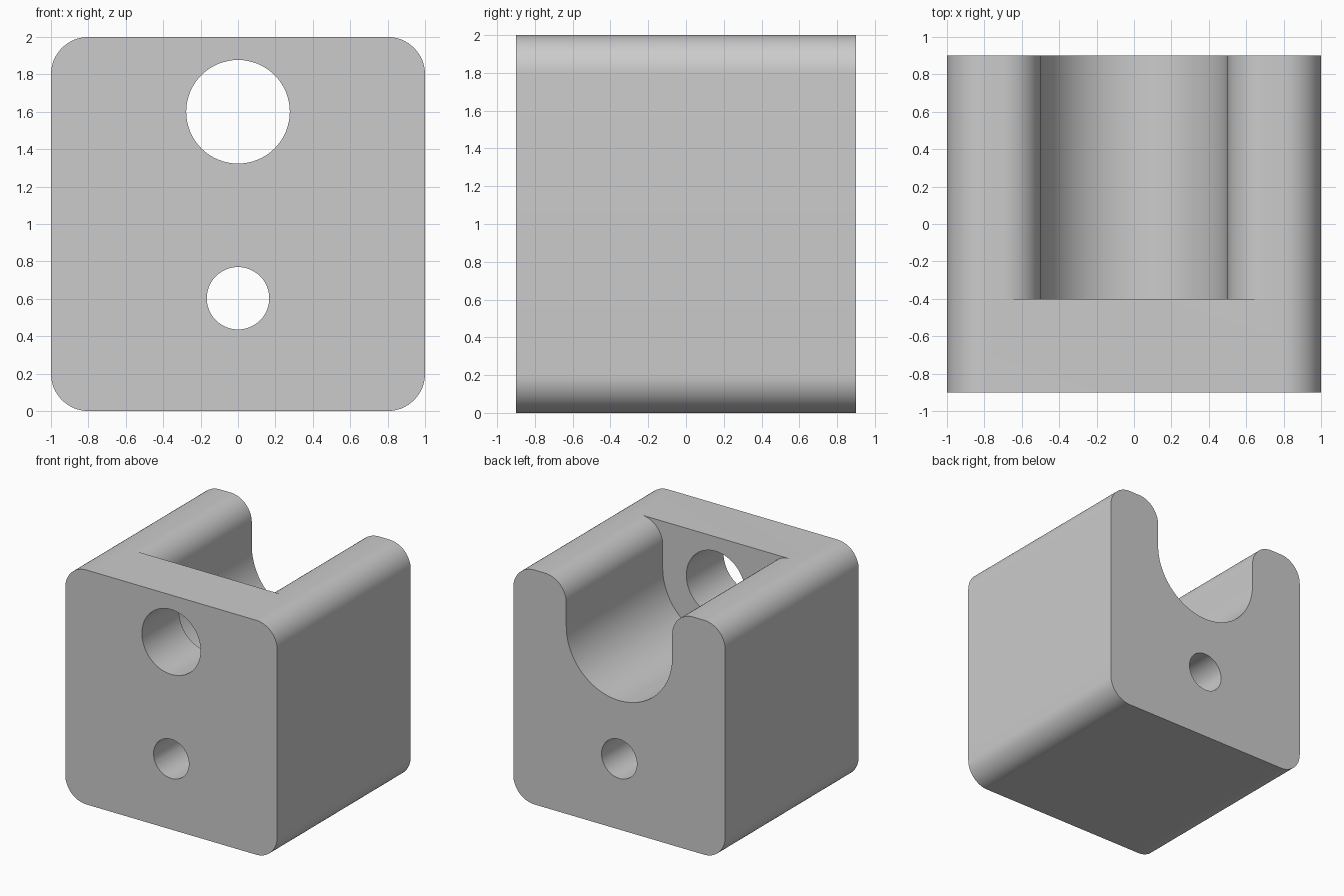
import bpy
import bmesh
from math import cos, sin, pi, radians

default = bpy.data.objects.get("Cube")
if default:
    bpy.data.objects.remove(default, do_unlink=True)

HALF_W, FRONT, BACK, HEIGHT, FILLET = 1.0, -0.9, 0.9, 2.0, 0.2
CHANNEL_R, CHANNEL_Z, CHANNEL_FRONT = 0.5, 1.6, -0.4

grey = bpy.data.materials.new("plain grey")
grey.use_nodes = True
colour = (0.6, 0.6, 0.6, 1)
grey.diffuse_color = colour
grey.node_tree.nodes["Principled BSDF"].inputs["Base Color"].default_value = colour


def arc(cx, cz, r, start, end, steps):
    """Points on an arc in the xz plane, angles in degrees."""
    angles = [radians(start + (end - start) * i / steps) for i in range(steps + 1)]
    return [(cx + r * cos(a), cz + r * sin(a)) for a in angles]


def extrude(name, outline, y0, y1):
    """Solid made by sweeping an xz outline from y0 to y1."""
    bm = bmesh.new()
    face = bm.faces.new([bm.verts.new((x, y0, z)) for x, z in outline])
    swept = bmesh.ops.extrude_face_region(bm, geom=[face])["geom"]
    verts = [v for v in swept if isinstance(v, bmesh.types.BMVert)]
    bmesh.ops.translate(bm, verts=verts, vec=(0, y1 - y0, 0))
    bmesh.ops.recalc_face_normals(bm, faces=bm.faces)
    mesh = bpy.data.meshes.new(name)
    bm.to_mesh(mesh)
    bm.free()
    mesh.materials.append(grey)
    obj = bpy.data.objects.new(name, mesh)
    bpy.context.collection.objects.link(obj)
    return obj


# Block with four rounded long edges
cx, low, high = HALF_W - FILLET, FILLET, HEIGHT - FILLET
outline = []
for i, (x, z) in enumerate([(cx, high), (-cx, high), (-cx, low), (cx, low)]):
    outline += arc(x, z, FILLET, 90 * i, 90 * i + 90, 16)
block = extrude("bracket_block", outline, FRONT, BACK)

# Open channel: half-round floor, upright walls and rounded lips
lip = CHANNEL_R + FILLET
channel = [(-lip, HEIGHT + 0.2)]
channel += arc(-lip, high, FILLET, 90, 0, 16)
channel += arc(0, CHANNEL_Z, CHANNEL_R, 180, 360, 48)
channel += arc(lip, high, FILLET, 180, 90, 16)
channel.append((lip, HEIGHT + 0.2))

# Upper hole through the front wall, lower hole through the whole block
cutters = [
    extrude("channel_cutter", channel, CHANNEL_FRONT, BACK + 0.2),
    extrude("upper_hole_cutter", arc(0, CHANNEL_Z, 0.277, 0, 354.375, 63), FRONT - 0.2, 0),
    extrude("lower_hole_cutter", arc(0, 0.603, 0.167, 0, 352.5, 47), FRONT - 0.2, BACK + 0.2),
]

bpy.ops.object.select_all(action="DESELECT")
block.select_set(True)
bpy.context.view_layer.objects.active = block
for cutter in cutters:
    cutter.hide_render = True
    cut = block.modifiers.new(cutter.name, "BOOLEAN")
    cut.operation, cut.solver, cut.object = "DIFFERENCE", "EXACT", cutter
    bpy.ops.object.modifier_apply(modifier=cut.name)
    bpy.data.objects.remove(cutter, do_unlink=True)

bpy.ops.object.shade_smooth_by_angle(angle=radians(30))
